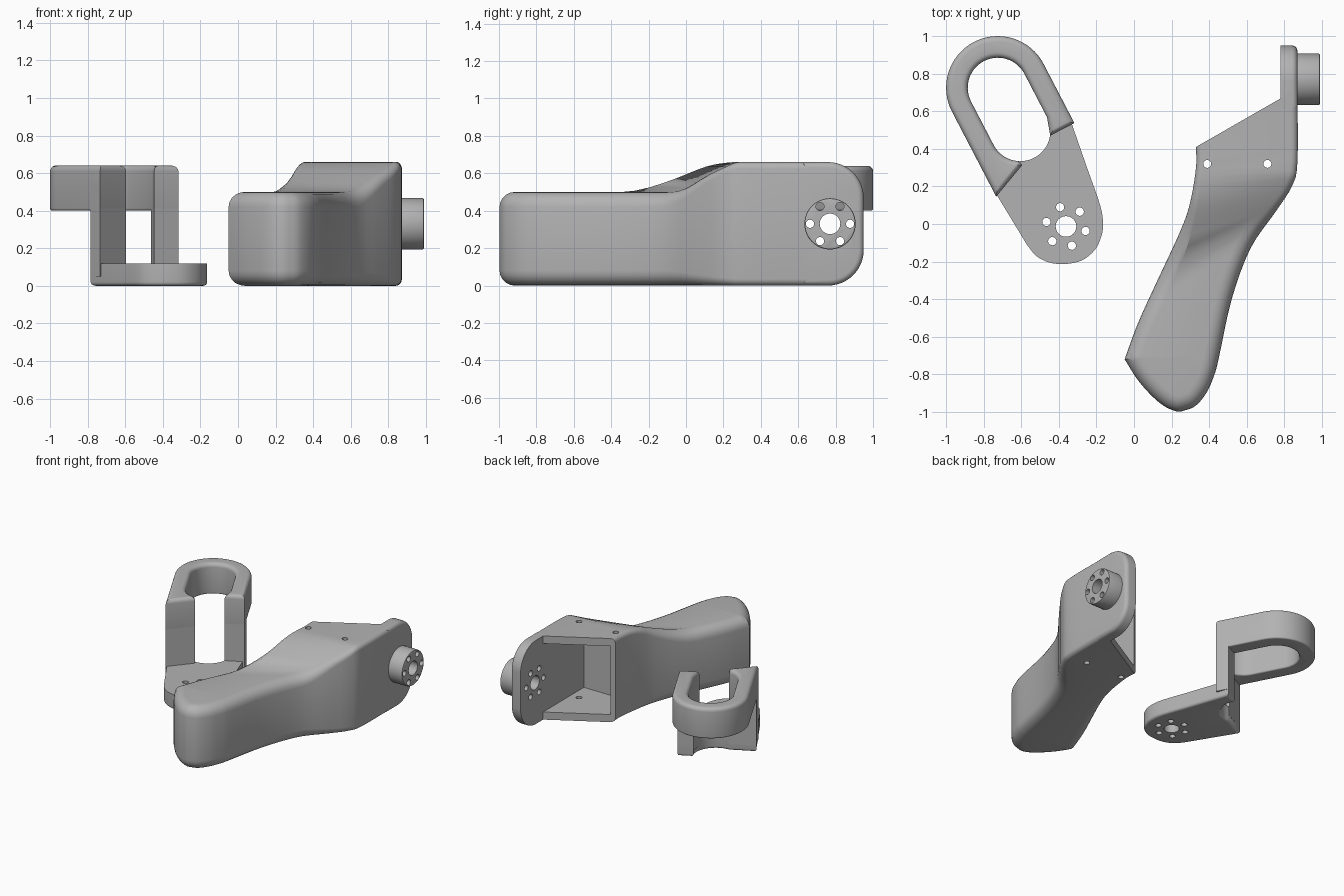
import bpy, bmesh, math
from mathutils import Vector, Matrix

if "Cube" in bpy.data.objects:
    bpy.data.objects.remove(bpy.data.objects["Cube"])

grey = bpy.data.materials.new("grey plastic")
grey.diffuse_color = (0.45, 0.45, 0.45, 1)
grey.use_nodes = True
grey.node_tree.nodes["Principled BSDF"].inputs["Base Color"].default_value = grey.diffuse_color


def finish(name, bm):
    bmesh.ops.recalc_face_normals(bm, faces=bm.faces)
    me = bpy.data.meshes.new(name)
    bm.to_mesh(me)
    bm.free()
    me.materials.append(grey)
    ob = bpy.data.objects.new(name, me)
    bpy.context.collection.objects.link(ob)
    return ob


def activate(ob):
    bpy.ops.object.select_all(action='DESELECT')
    ob.select_set(True)
    bpy.context.view_layer.objects.active = ob


def smooth(ob):
    activate(ob)
    bpy.ops.object.shade_smooth_by_angle(angle=math.radians(32))


def cut(ob, cutter):
    activate(ob)
    m = ob.modifiers.new("cut", 'BOOLEAN')
    m.operation, m.solver, m.object = 'DIFFERENCE', 'EXACT', cutter
    bpy.ops.object.modifier_apply(modifier=m.name)


def arc(cx, cy, r, a0, a1, n=20):
    return [(cx + r * math.cos(math.radians(a0 + (a1 - a0) * i / n)),
             cy + r * math.sin(math.radians(a0 + (a1 - a0) * i / n))) for i in range(n + 1)]


def spline(pts, n=4):
    """Smooth curve through the points."""
    p = [Vector(q) for q in pts]
    p = [2 * p[0] - p[1]] + p + [2 * p[-1] - p[-2]]
    out = []
    for i in range(1, len(p) - 2):
        a, b, c, d = p[i - 1:i + 3]
        for k in range(n):
            t = k / n
            out.append(0.5 * (2 * b + (c - a) * t + (2 * a - 5 * b + 4 * c - d) * t * t
                              + (3 * b - a - 3 * c + d) * t ** 3))
    return out + [p[-2]]


def inward(pts):
    """Mitred inward directions of a counter-clockwise closed outline."""
    res, n = [], len(pts)
    for i in range(n):
        e1 = (pts[i] - pts[i - 1]).normalized()
        e2 = (pts[(i + 1) % n] - pts[i]).normalized()
        n1, n2 = Vector((-e1.y, e1.x)), Vector((-e2.y, e2.x))
        res.append((n1 + n2) / max(0.3, 1 + n1.dot(n2)))
    return res


def layers(z0, z1, r0, r1, n=5):
    """(inset, height) steps for a prism with rounded lower and upper rims."""
    q = [math.pi / 2 * i / n for i in range(n + 1)]
    lo = [(r0 * (1 - math.sin(a)), z0 + r0 * (1 - math.cos(a))) for a in q] if r0 else [(0, z0)]
    hi = [(r1 * (1 - math.cos(a)), z1 - r1 * (1 - math.sin(a))) for a in q] if r1 else [(0, z1)]
    return lo + hi


def prism(name, outline, steps, along_x=False):
    pts = [Vector(p) for p in outline]
    nrm, bm, rings = inward(pts), bmesh.new(), []
    for d, h in steps:
        ring = [p + k * d for p, k in zip(pts, nrm)]
        rings.append([bm.verts.new((h, p.x, p.y) if along_x else (p.x, p.y, h)) for p in ring])
    n = len(pts)
    for a, b in zip(rings, rings[1:]):
        for i in range(n):
            bm.faces.new((a[i], a[(i + 1) % n], b[(i + 1) % n], b[i]))
    bm.faces.new(rings[0][::-1])
    bm.faces.new(rings[-1])
    return finish(name, bm)


def drill(name, holes, center, rot, depth):
    """One cutter made of several cylinders: holes = (x, y, radius)."""
    bm = bmesh.new()
    for x, y, r in holes:
        bmesh.ops.create_cone(bm, cap_ends=True, segments=24, radius1=r, radius2=r, depth=depth,
                              matrix=Matrix.Translation(center) @ rot @ Matrix.Translation((x, y, 0)))
    ob = finish(name, bm)
    ob.hide_render = True
    return ob


def bolt_circle(start):
    return [(0, 0, 0.055)] + [(0.107 * math.cos(math.radians(start + 60 * i)),
                               0.107 * math.sin(math.radians(start + 60 * i)), 0.022) for i in range(6)]


# Handle: paired left and right edges, running from the open rear to the rounded tip
left = spline([(.33, .41), (.33, .30), (.30, .12), (.25, -.03), (.12, -.31), (.02, -.53), (-.05, -.72)])
left += spline([(-.05, -.72), (.02, -.83), (.10, -.92), (.17, -.975), (.225, -.997)])[1:]
right = spline([(.87, .72), (.87, .33), (.84, .20), (.75, .06), (.62, -.13), (.52, -.40), (.45, -.72),
                (.425, -.81), (.385, -.90), (.325, -.97), (.255, -.997)])
N = len(left)
edge = left + right[::-1]
M = len(edge)
nrm = inward(edge)
rear = (right[0] - left[0]).normalized()
nrm[0], nrm[-1] = rear, -rear


def rise(i):
    j = min(i, M - 1 - i)
    t = ((left[j].y + right[j].y) / 2 + 0.22) / 0.5
    t = max(0, min(1, t))
    return t * t * (3 - 2 * t)


bm = bmesh.new()
cols = []
for i, p in enumerate(edge):
    s = rise(i)
    r = 0.08 - 0.045 * s
    cols.append([bm.verts.new((p.x + nrm[i].x * d, p.y + nrm[i].y * d, h))
                 for d, h in layers(0, 0.5 + 0.16 * s, r, r)])
for a, b in zip(cols, cols[1:]):
    for k in range(len(a) - 1):
        bm.faces.new((a[k], b[k], b[k + 1], a[k + 1]))
for i in range(N - 1):
    for k in (0, -1):
        bm.faces.new((cols[i][k], cols[i + 1][k], cols[M - 2 - i][k], cols[M - 1 - i][k]))
bm.faces.new(cols[0] + cols[-1][::-1])
handle = finish("handle", bm)

# Pocket in the rear of the handle and screw holes through its floor and roof
pocket = prism("pocket_cutter", [(.36, .16), (.78, .16), (.78, 1.0), (.36, 1.0)], [(0, .06), (0, .60)])
pocket.hide_render = True
cut(handle, pocket)
screws = drill("screw_cutter", [(.39, .32, .021), (.71, .32, .021)], (0, 0, .33), Matrix(), 1.0)
cut(handle, screws)

# Side wall with rounded rear corners, and its pivot hub
wall = prism("side_wall", [(.62, 0)] + arc(.76, .19, .19, -90, 0, 12) + arc(.76, .47, .19, 0, 90, 12)
             + [(.62, .66)], layers(.78, .87, 0, .03), along_x=True)
hub = prism("pivot_hub", arc(.77, .33, .137, 0, 360, 48)[:-1], layers(.86, .99, 0, .008, 2), along_x=True)
turn = Matrix(((0, 0, 1, 0), (1, 0, 0, 0), (0, 1, 0, 0), (0, 0, 0, 1)))
hub_drill = drill("hub_cutter", bolt_circle(0), (.88, .77, .33), turn, 0.3)
for ob in (handle, wall, hub):
    cut(ob, hub_drill)

# Loop bracket, laid out in a frame turned about the loop centre
TH = math.radians(27.5)


def g(pts):
    c, s = math.cos(TH), math.sin(TH)
    return [(-.725 + c * u - s * v, .725 + s * u + c * v) for u, v in pts]


loop = prism("loop", g([(.275, -.355)] + arc(0, 0, .275, 0, 180, 32) + [(-.275, -.51), (-.075, -.425)]
                       + arc(0, -.26, .16, 240, 180, 12) + arc(0, 0, .16, 180, 0, 28)
                       + [(.16, -.26), (.13, -.355)]), layers(.40, .64, .012, .03))
leg_right = prism("leg_right", g([(.275, -.355), (.275, -.26), (.16, -.26), (.13, -.355)]),
                  [(0, .05), (0, .55)])
leg_left = prism("leg_left", g([(-.275, -.51), (-.075, -.425), (-.08, -.40), (-.275, -.40)]),
                 [(0, .05), (0, .55)])

# Base plate with a bolt circle
rim = spline([(-.57, -.11), (-.52, -.17), (-.45, -.205), (-.37, -.213), (-.28, -.195), (-.21, -.14),
              (-.175, -.07), (-.165, 0), (-.18, .10), (-.25, .30), (-.33, .53)])
plate = prism("base_plate", [tuple(p) for p in rim] + g([(.275, -.26)] + arc(0, -.26, .16, 0, -118, 20)
              + [(-.275, -.40)]), layers(0, .12, .02, 0))
plate_drill = drill("plate_cutter", bolt_circle(47), (-.362, -.013, .06), Matrix(), 0.4)
cut(plate, plate_drill)

for ob in (handle, wall, hub, loop, leg_right, leg_left, plate):
    smooth(ob)
for ob in (pocket, screws, hub_drill, plate_drill):
    bpy.data.objects.remove(ob)
